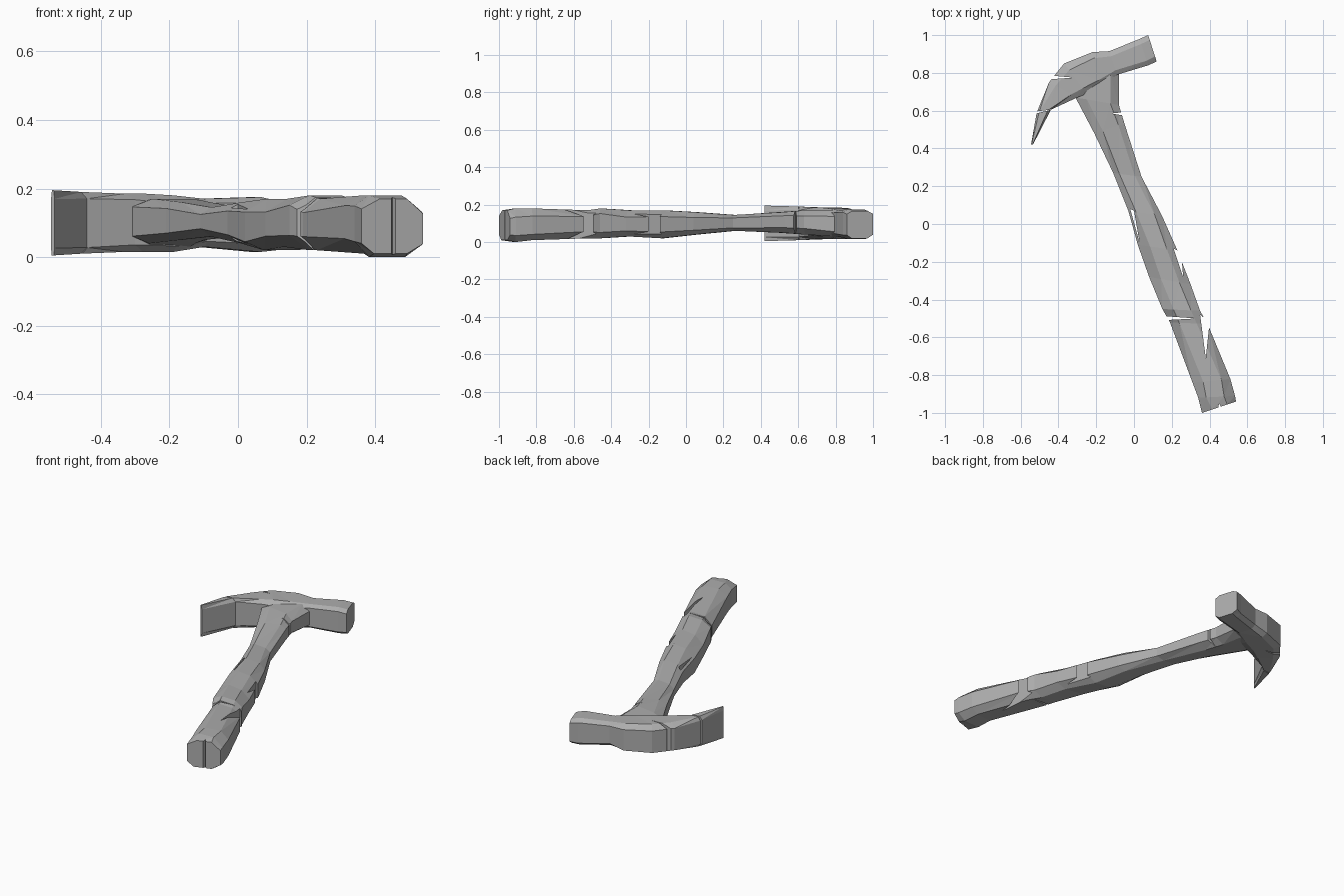
import bpy, bmesh, random
from mathutils import Vector

random.seed(4)
cube = bpy.data.objects.get("Cube")
if cube:
    bpy.data.objects.remove(cube)

steel = bpy.data.materials.new("worn grey")
steel.use_nodes = True
grey = (0.42, 0.42, 0.42, 1)
steel.diffuse_color = grey
steel.node_tree.nodes["Principled BSDF"].inputs["Base Color"].default_value = grey


def finish(bm, name):
    bmesh.ops.recalc_face_normals(bm, faces=bm.faces)
    mesh = bpy.data.meshes.new(name)
    bm.to_mesh(mesh)
    bm.free()
    obj = bpy.data.objects.new(name, mesh)
    bpy.context.collection.objects.link(obj)
    mesh.materials.append(steel)
    return obj


def section(a, b, low, high, side, cap, rough):
    """Chamfered box outline spanning plan points a to b and heights low to high."""
    a, b = Vector(a), Vector(b)
    h = high - low
    outline = [(0, low + cap * h), (side, low), (1 - side, low), (1, low + cap * h),
               (1, high - cap * h), (1 - side, high), (side, high), (0, high - cap * h)]
    points = []
    for t, z in outline:
        if 0 < t < 1:
            t += random.uniform(-rough, rough)
        else:
            z += random.uniform(-rough, rough) * h
        p = a.lerp(b, t)
        points.append((p.x, p.y, z))
    return points


def loft(name, stations, side, cap, rough):
    """Skin a run of chamfered sections and cap both ends."""
    bm = bmesh.new()
    rings = [[bm.verts.new(p) for p in section(*s, side, cap, rough)] for s in stations]
    for r, q in zip(rings, rings[1:]):
        for i in range(len(r)):
            j = (i + 1) % len(r)
            bm.faces.new((r[i], r[j], q[j], q[i]))
    bm.faces.new(rings[0])
    bm.faces.new(rings[-1])
    bmesh.ops.triangulate(bm, faces=bm.faces[:])
    return finish(bm, name)


def cut(obj, wedges):
    """Cut upright wedge-shaped cracks through a part."""
    for wedge in wedges:
        bm = bmesh.new()
        base = bm.faces.new([bm.verts.new((x, y, -0.1)) for x, y in wedge])
        new = bmesh.ops.extrude_face_region(bm, geom=[base])["geom"]
        verts = [v for v in new if isinstance(v, bmesh.types.BMVert)]
        bmesh.ops.translate(bm, verts=verts, vec=(0, 0, 0.4))
        tool = finish(bm, "crack_cutter")
        tool.hide_render = True
        mod = obj.modifiers.new("crack", 'BOOLEAN')
        mod.operation, mod.solver, mod.object = 'DIFFERENCE', 'EXACT', tool
        bpy.context.view_layer.update()
        graph = bpy.context.evaluated_depsgraph_get()
        mesh = bpy.data.meshes.new_from_object(obj.evaluated_get(graph))
        obj.modifiers.clear()
        obj.data = mesh
        bpy.data.objects.remove(tool)


# Handle, from butt to neck: left edge, right edge, bottom, top
handle = loft("handle", [
    ((.36, -1), (.54, -.94), .01, .17),
    ((.34, -.92), (.535, -.91), 0, .18),
    ((.31, -.84), (.51, -.82), .01, .18),
    ((.19, -.52), (.39, -.53), .02, .17),
    ((.15, -.45), (.35, -.46), .02, .18),
    ((.08, -.28), (.3, -.32), .03, .17),
    ((.02, -.11), (.23, -.14), .02, .17),
    ((-.03, .07), (.15, .04), .04, .16),
    ((-.11, .27), (.04, .25), .06, .145),
    ((-.21, .48), (-.05, .53), .05, .16),
    ((-.31, .67), (-.08, .63), .04, .17),
    ((-.31, .75), (-.08, .8), .03, .17),
], side=0.25, cap=0.22, rough=0.06)
cut(handle, [
    [(.21, -.13), (.25, -.15), (.26, -.28)],
    [(.35, -.48), (.4, -.52), (.38, -.71)],
    [(.12, -.485), (.14, -.51), (.33, -.5)],
    [(-.02, .08), (0, .07), (.03, -.1)],
    [(.44, -1.02), (.48, -1), (.45, -.95)],
    [(-.03, .57), (-.03, .595), (-.12, .585)],
])

# Head, from claw tip to striking face: outer edge, inner edge, bottom, top
head = loft("hammer_head", [
    ((-.545, .42), (-.535, .42), .005, .195),
    ((-.515, .59), (-.44, .605), .01, .19),
    ((-.45, .75), (-.3, .67), .015, .185),
    ((-.37, .85), (-.25, .69), .015, .185),
    ((-.22, .91), (-.18, .73), .015, .18),
    ((-.13, .915), (-.09, .79), .03, .17),
    ((.03, .98), (.075, .84), .015, .175),
    ((.075, 1), (.12, .86), .02, .165),
], side=0.2, cap=0.12, rough=0.03)
cut(head, [
    [(-.56, .575), (-.56, .59), (-.43, .607)],
    [(-.46, .765), (-.43, .785), (-.32, .775)],
])
